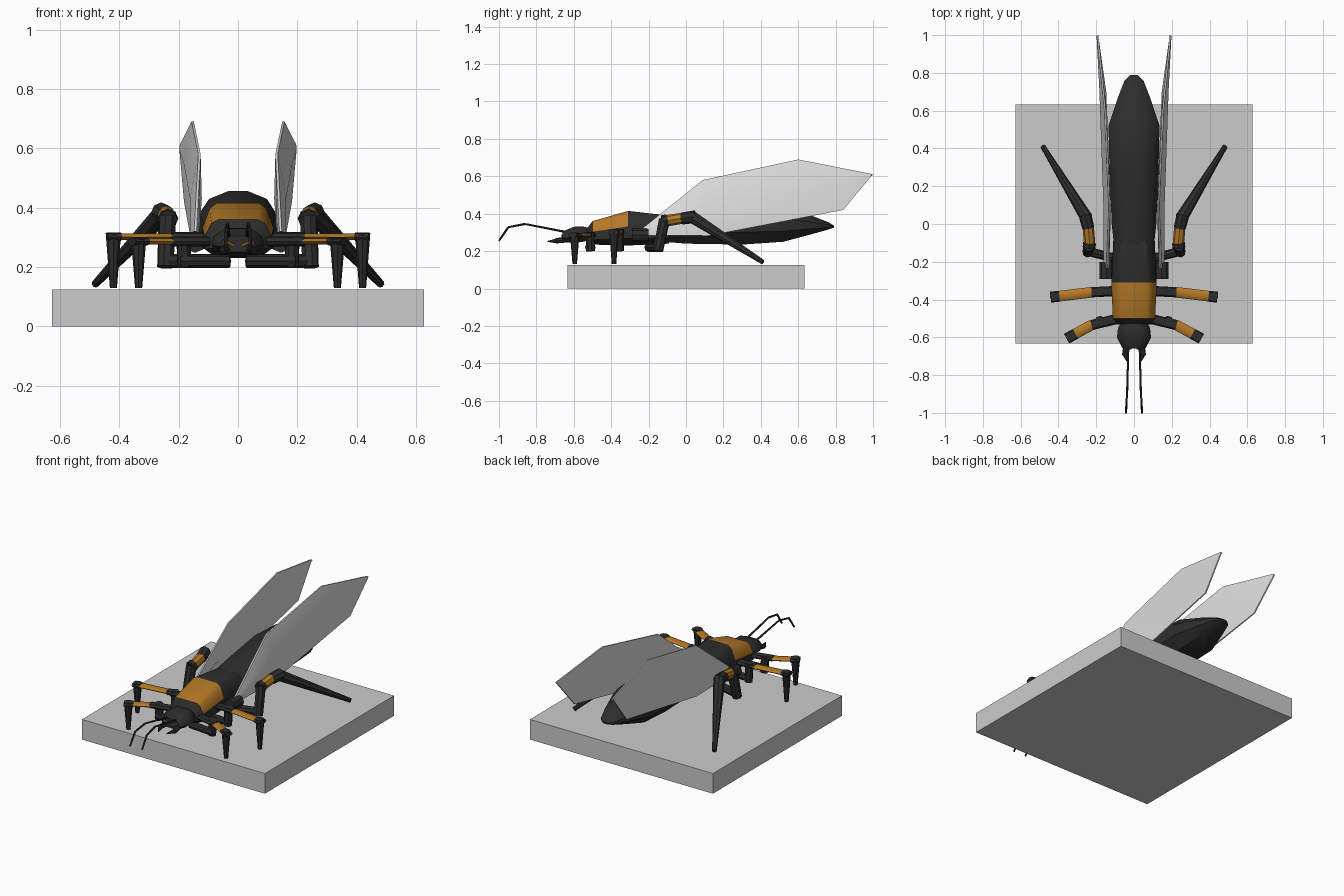
import bpy, bmesh, math
from mathutils import Matrix, Vector

cube = bpy.data.objects.get("Cube")
if cube:
    bpy.data.objects.remove(cube)


def material(name, rgb):
    m = bpy.data.materials.new(name)
    m.use_nodes = True
    m.diffuse_color = (*rgb, 1)
    bsdf = next(n for n in m.node_tree.nodes if n.type == 'BSDF_PRINCIPLED')
    bsdf.inputs["Base Color"].default_value = (*rgb, 1)
    return m


BLACK = material("shell_black", (0.026, 0.026, 0.026))
AMBER = material("amber", (0.46, 0.19, 0.02))
WING = material("wing_pale_grey", (0.74, 0.74, 0.74))
STONE = material("plinth_grey", (0.6, 0.6, 0.6))


def finish(bm, name, mats, angle=35):
    bmesh.ops.recalc_face_normals(bm, faces=bm.faces)
    me = bpy.data.meshes.new(name)
    bm.to_mesh(me)
    bm.free()
    for m in mats:
        me.materials.append(m)
    me.shade_smooth()
    me.set_sharp_from_angle(angle=math.radians(angle))
    ob = bpy.data.objects.new(name, me)
    bpy.context.collection.objects.link(ob)
    return ob


def loft(rings):
    """Skin a list of equal-sized rings and cap both ends."""
    bm = bmesh.new()
    loops = [[bm.verts.new(p) for p in ring] for ring in rings]
    n = len(loops[0])
    for a, b in zip(loops, loops[1:]):
        for i in range(n):
            j = (i + 1) % n
            bm.faces.new((a[i], a[j], b[j], b[i]))
    bm.faces.new(loops[0])
    bm.faces.new(loops[-1])
    return bm


def body(sections, half):
    """Rings from (y, half width, bottom, top) and a half profile in 0..1."""
    outline = half + [(-x, h) for x, h in reversed(half)]
    return loft([[(x * w, y, lo + h * (hi - lo)) for x, h in outline]
                 for y, w, lo, hi in sections])


def limb(bm, a, b, r1, r2, flat=1.0, mat=0):
    """Tapered eight-sided segment between two points, optionally flattened."""
    a, b = Vector(a), Vector(b)
    d = b - a
    rot = d.to_track_quat('Z', 'Y').to_matrix().to_4x4()
    mx = Matrix.Translation((a + b) / 2) @ rot @ Matrix.Diagonal((1, flat, 1, 1))
    old = set(bm.faces)
    bmesh.ops.create_cone(bm, cap_ends=True, segments=8, radius1=r1, radius2=r2,
                          depth=d.length, matrix=mx)
    for f in set(bm.faces) - old:
        f.material_index = mat


# Plinth
bm = bmesh.new()
bmesh.ops.create_cube(bm, size=1, matrix=Matrix.Translation((0, 0, .0625))
                      @ Matrix.Diagonal((1.255, 1.265, .125, 1)))
finish(bm, "plinth", [STONE])

# Abdomen
bm = body([(-.12, .105, .25, .39), (0, .118, .24, .41), (.3, .13, .235, .456),
           (.52, .135, .25, .44), (.67, .085, .29, .39), (.76, .05, .315, .355),
           (.79, .02, .325, .337)],
          [(.55, 0), (1, .3), (1, .65), (.75, .88), (.25, 1)])
finish(bm, "abdomen", [BLACK])

# Thorax with amber saddle
bm = body([(-.53, .085, .25, .32), (-.5, .112, .235, .36), (-.31, .12, .23, .415),
           (-.09, .11, .24, .39)],
          [(.6, 0), (1, .2), (1, .55), (.8, .9), (.6, 1)])
bm.normal_update()
for f in bm.faces:
    c = f.calc_center_median()
    if -.5 < c.y < -.31 and c.z > .34:
        f.material_index = 1
finish(bm, "thorax", [BLACK, AMBER])

# Head
bm = body([(-.51, .06, .26, .32), (-.55, .085, .25, .332), (-.6, .09, .243, .33),
           (-.66, .06, .25, .305)],
          [(.6, 0), (1, .35), (.9, .7), (.5, 1)])
finish(bm, "head", [BLACK])

for s, side in ((1, "left"), (-1, "right")):
    # Brow marking and mandible
    bm = bmesh.new()
    limb(bm, (s * .015, -.66, .272), (s * .045, -.66, .287), .005, .005)
    finish(bm, side + "_brow_mark", [AMBER])
    bm = bmesh.new()
    limb(bm, (s * .04, -.64, .262), (s * .05, -.695, .255), .016, .014)
    limb(bm, (s * .05, -.685, .255), (s * .028, -.74, .252), .014, .003)
    finish(bm, side + "_mandible", [BLACK])

    # Antenna
    bm = bmesh.new()
    path = [(.03, -.63, .3), (.035, -.86, .345), (.04, -.95, .328), (.042, -1, .255)]
    for a, b in zip(path, path[1:]):
        limb(bm, (s * a[0], *a[1:]), (s * b[0], *b[1:]), .006, .005)
    finish(bm, side + "_antenna", [BLACK])

    # Front and middle legs: low coxa, riser, flat amber thigh, tapered shin
    for name, y, y_knee, x_knee, z in (("front", -.505, -.595, .335, .286),
                                       ("middle", -.355, -.385, .42, .302)):
        bm = bmesh.new()
        dy = (y_knee - y) / (x_knee - .17)

        def at(x, h):
            return (s * x, y + dy * max(0, x - .17), h)
        limb(bm, at(.03, .22), at(.195, .22), .022, .022)
        limb(bm, at(.18, .2), at(.185, z + .015), .024, .024)
        limb(bm, at(.1, z), at(.225, z), .027, .027, .6)
        limb(bm, at(.22, z), at(x_knee - .02, z), .028, .028, .38, 1)
        limb(bm, at(x_knee - .025, z), at(x_knee + .022, z), .029, .029, .5)
        limb(bm, at(x_knee, z + .012), at(x_knee, .13), .026, .012)
        finish(bm, f"{side}_{name}_leg", [BLACK, AMBER])

    # Hind leg
    bm = bmesh.new()
    for a, b, r1, r2, m in (
            ((.03, -.2, .22), (.262, -.14, .22), .024, .024, 0),
            ((.245, -.15, .2), (.238, -.115, .37), .028, .03, 0),
            ((.238, -.125, .358), (.235, -.1, .364), .034, .034, 0),
            ((.235, -.105, .362), (.242, -.02, .376), .03, .03, 1),
            ((.242, -.022, .374), (.26, .05, .384), .032, .034, 0),
            ((.25, .03, .384), (.482, .41, .142), .034, .013, 0)):
        limb(bm, (s * a[0], *a[1:]), (s * b[0], *b[1:]), r1, r2, 1, m)
    finish(bm, side + "_hind_leg", [BLACK, AMBER])

    # Wing hinge
    bm = bmesh.new()
    limb(bm, (s * .145, -.29, .285), (s * .145, -.2, .285), .037, .037)
    limb(bm, (s * .09, -.25, .285), (s * .145, -.25, .285), .025, .025)
    finish(bm, side + "_wing_hinge", [BLACK])

    # Wing: lens section running from top edge over outer ridge to bottom edge
    rings = []
    for top, mid, low, t in (
            ((.145, -.26, .3), (.147, -.26, .292), (.15, -.25, .284), .015),
            ((.13, .09, .58), (.142, .1, .43), (.153, .12, .282), .02),
            ((.153, .6, .69), (.165, .7, .55), (.178, .84, .42), .018),
            ((.192, .99, .613), (.193, 1, .608), (.194, .99, .6), .004)):
        x, y, z = mid
        e = .004
        rings.append([(s * (p[0] + o), p[1], p[2]) for p, o in (
            (top, -e), (top, e), (mid, t), (low, e), (low, -e), (mid, -t))])
    finish(loft(rings), side + "_wing", [WING], 50)
